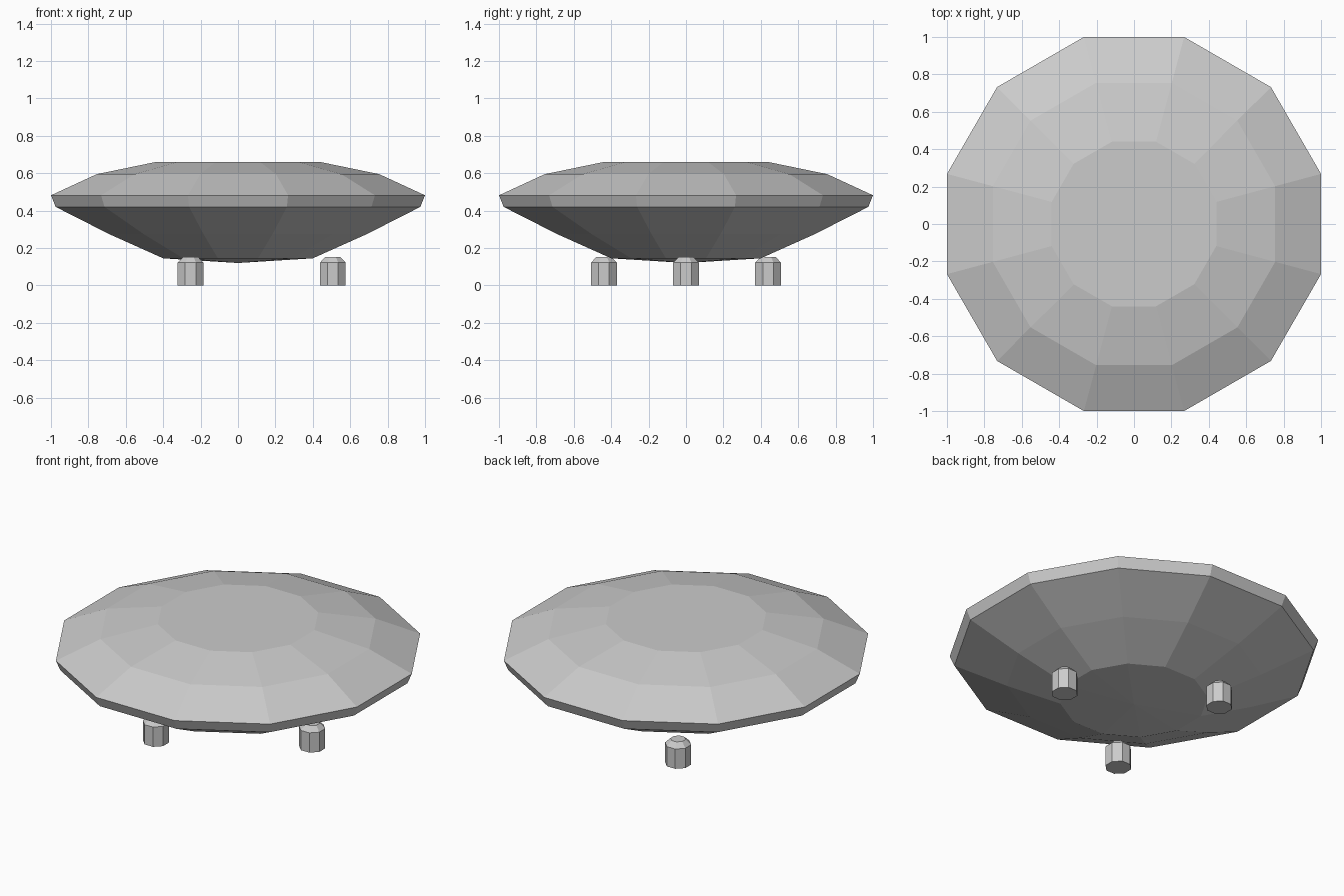
import bpy, bmesh, math

if "Cube" in bpy.data.objects:
    bpy.data.objects.remove(bpy.data.objects["Cube"])

grey = bpy.data.materials.new("light_grey")
grey.diffuse_color = (0.6, 0.6, 0.6, 1)
grey.use_nodes = True
grey.node_tree.nodes["Principled BSDF"].inputs["Base Color"].default_value = grey.diffuse_color


def lathe(name, profile, sides, loc=(0, 0, 0), tip=None):
    """Stack of flat-sided rings; profile = (apothem, z), bottom to top."""
    bm = bmesh.new()
    k = 1 / math.cos(math.pi / sides)
    rings = []
    for r, z in profile:
        rings.append([bm.verts.new((r * k * math.cos((i + .5) * math.tau / sides),
                                    r * k * math.sin((i + .5) * math.tau / sides), z))
                      for i in range(sides)])
    for a, b in zip(rings, rings[1:]):
        for i in range(sides):
            j = (i + 1) % sides
            bm.faces.new((a[i], a[j], b[j], b[i]))
    bm.faces.new(rings[-1])
    if tip is None:
        bm.faces.new(rings[0][::-1])
    else:
        c = bm.verts.new((0, 0, tip))
        for i in range(sides):
            bm.faces.new((c, rings[0][(i + 1) % sides], rings[0][i]))
    bmesh.ops.recalc_face_normals(bm, faces=bm.faces)
    me = bpy.data.meshes.new(name)
    bm.to_mesh(me)
    bm.free()
    me.materials.append(grey)
    ob = bpy.data.objects.new(name, me)
    ob.location = loc
    bpy.context.collection.objects.link(ob)
    return ob


# Saucer hull, twelve sides
lathe("saucer_hull", [(0.40, 0.145), (0.69, 0.275), (0.975, 0.42), (1.0, 0.482),
                      (0.755, 0.595), (0.44, 0.66)], 12, tip=0.12)

# Three landing feet around the centre
for n in range(3):
    a = n * math.tau / 3
    lathe(f"landing_foot_{n + 1}", [(0.069, 0), (0.069, 0.122), (0.04, 0.152)], 8,
          (0.507 * math.cos(a), 0.507 * math.sin(a), 0))
